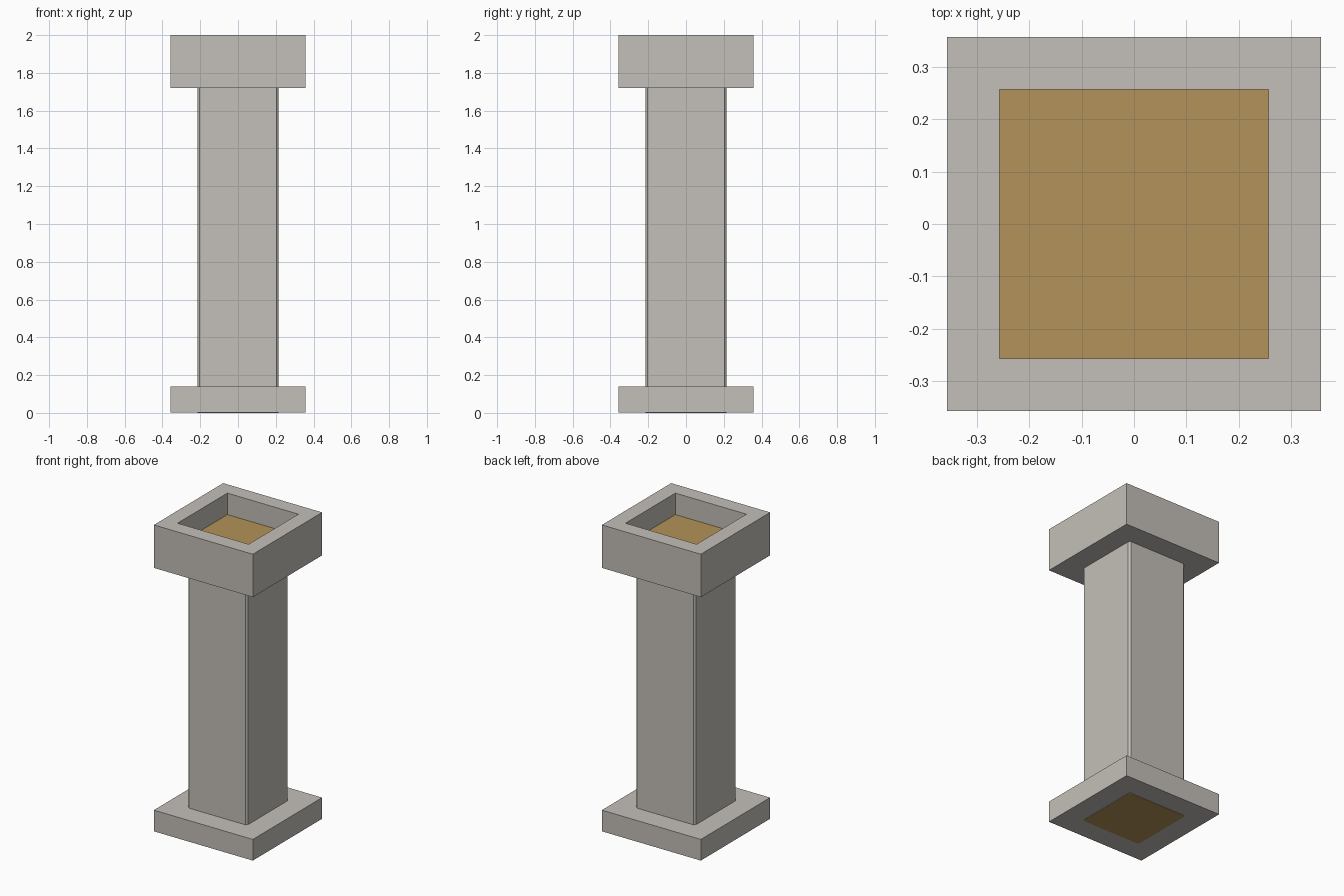
import bpy, bmesh

cube = bpy.data.objects.get("Cube")
if cube:
    bpy.data.objects.remove(cube)


def material(name, rgb):
    mat = bpy.data.materials.new(name)
    mat.use_nodes = True
    mat.diffuse_color = (*rgb, 1)
    mat.node_tree.nodes["Principled BSDF"].inputs["Base Color"].default_value = (*rgb, 1)
    return mat


stone = material("warm grey stone", (0.55, 0.52, 0.48))
ochre = material("ochre core", (0.45, 0.29, 0.10))


def block(name, half, bottom, top, edit):
    """Square block; edit(bm) shapes it and picks its ochre faces."""
    bm = bmesh.new()
    bmesh.ops.create_cube(bm, size=2)
    for v in bm.verts:
        v.co = (v.co.x * half, v.co.y * half, top if v.co.z > 0 else bottom)
    edit(bm)
    bmesh.ops.recalc_face_normals(bm, faces=bm.faces)
    mesh = bpy.data.meshes.new(name)
    bm.to_mesh(mesh)
    bm.free()
    mesh.materials.append(stone)
    mesh.materials.append(ochre)
    obj = bpy.data.objects.new(name, mesh)
    bpy.context.collection.objects.link(obj)
    return obj


HALF, SHAFT = 0.357, 0.215


def chamfer_shaft(bm):
    # Thin chamfers on the upright edges, ochre ends
    upright = [e for e in bm.edges
               if abs(e.verts[0].co.z - e.verts[1].co.z) > 0.1]
    bmesh.ops.bevel(bm, geom=upright, offset=0.012, segments=1, affect='EDGES')
    bm.normal_update()
    for f in bm.faces:
        f.material_index = int(abs(f.normal.z) > 0.9)


def sink_top(bm):
    # Square well in the capital with an ochre floor
    bm.normal_update()
    top = max(bm.faces, key=lambda f: f.calc_center_median().z)
    bmesh.ops.inset_region(bm, faces=[top], thickness=HALF - SHAFT)
    floor = bmesh.ops.extrude_discrete_faces(bm, faces=[top])["faces"][0]
    for v in floor.verts:
        v.co.z = 1.86
    floor.material_index = 1


# Base slab, shaft running through it, and hollow capital
block("base_slab", HALF, 0.002, 0.14, lambda bm: None)
block("shaft", SHAFT, 0, 1.75, chamfer_shaft)
block("capital", HALF, 1.72, 2, sink_top)
